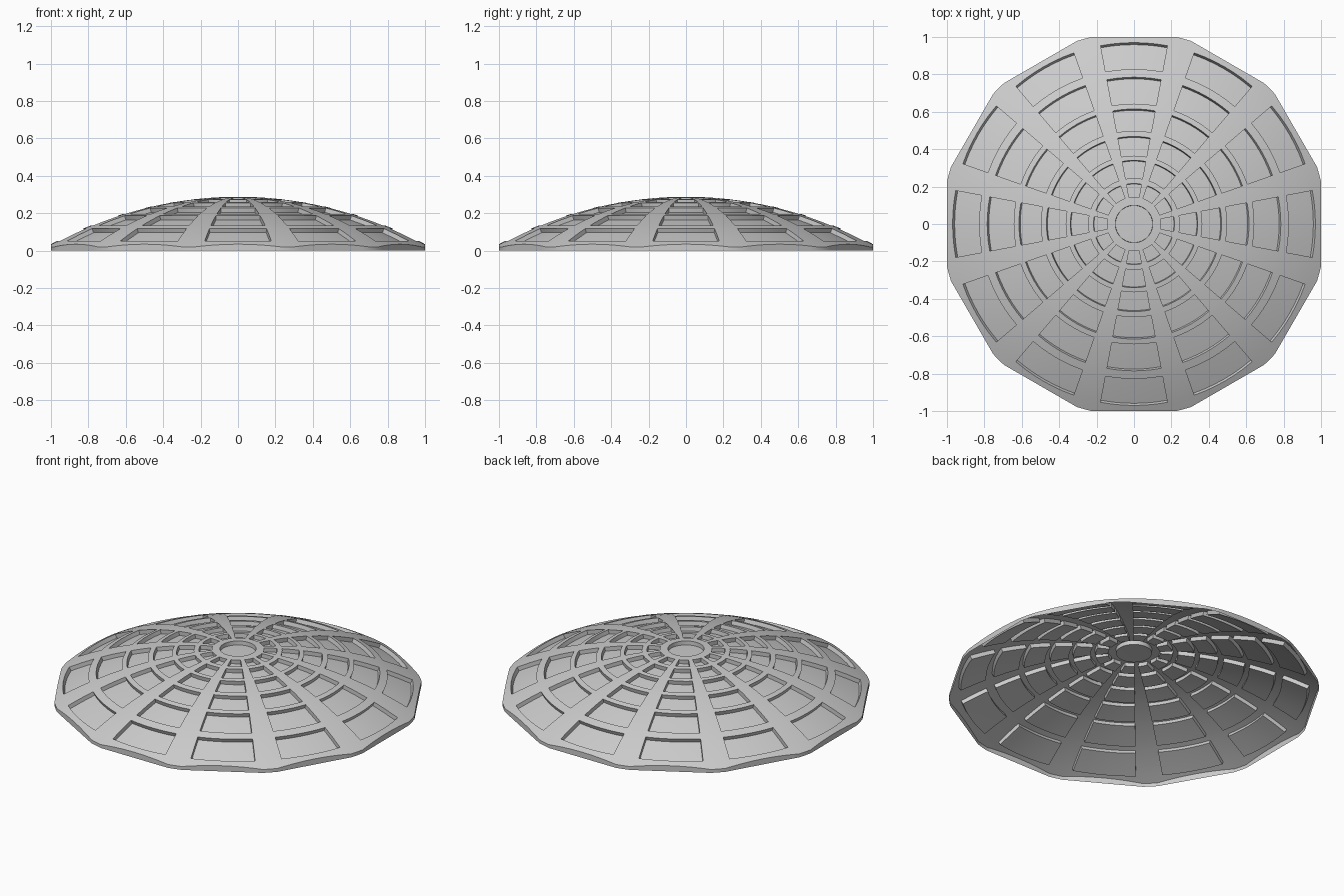
import bpy, bmesh, math
from mathutils import Vector

if "Cube" in bpy.data.objects:
    bpy.data.objects.remove(bpy.data.objects["Cube"])

R = 2.10            # sphere radius of the shallow dome
TOP = 0.288         # apex height
DEPTH = 0.024       # panel recess
HALF = 10.6         # half angle of a panel in degrees
CENTRE = Vector((0, 0, TOP - R))

# radial limits of the six panel rings, outside the central disc
DISC = 0.10
RINGS = [(0.145, 0.216), (0.245, 0.34), (0.365, 0.468),
         (0.498, 0.615), (0.643, 0.785), (0.828, 0.97)]


def dome_z(r):
    return CENTRE.z + math.sqrt(R * R - r * r)


# angular divisions of one 30 degree sector
sector = [-HALF + 2 * HALF * i / 6 for i in range(7)] + [12.7, 15.0, 17.3]
angles = [30 * k + a for k in range(12) for a in sector]
n = len(angles)


def rim_radius(a):
    # twelve flat sides with slightly clipped corners
    rel = (a + 15) % 30 - 15
    return min(1 / math.cos(math.radians(rel)), 1.0252)


# radial divisions, remembering which bands are recessed
radii, recessed = [DISC], []
for inner, outer in RINGS:
    radii += [inner, (inner + outer) / 2, outer]
    recessed += [False, True, True]

bm = bmesh.new()
loops = []
for r in radii:
    loops.append([bm.verts.new((r * math.cos(math.radians(a)),
                                r * math.sin(math.radians(a)), dome_z(r))) for a in angles])

# polygonal rim edge and its short vertical skirt
for skirt in (False, True):
    loop = []
    for a in angles:
        r, t = rim_radius(a), math.radians(a)
        loop.append(bm.verts.new((r * math.cos(t), r * math.sin(t), 0 if skirt else dome_z(r))))
    loops.append(loop)
recessed += [False, False]

# skin the loops
panels = []
for j in range(len(loops) - 1):
    for i in range(n):
        k = (i + 1) % n
        f = bm.faces.new((loops[j][i], loops[j + 1][i], loops[j + 1][k], loops[j][k]))
        if recessed[j] and i % len(sector) < 6:
            panels.append(f)

# central disc
apex = bm.verts.new((0, 0, TOP))
for i in range(n):
    panels.append(bm.faces.new((apex, loops[0][i], loops[0][(i + 1) % n])))

# sink the panels towards the sphere centre
res = bmesh.ops.extrude_face_region(bm, geom=panels)
for v in [g for g in res["geom"] if isinstance(g, bmesh.types.BMVert)]:
    v.co -= (v.co - CENTRE).normalized() * DEPTH
left = [f for f in panels if f.is_valid]
if left:
    bmesh.ops.delete(bm, geom=left, context='FACES')
bmesh.ops.recalc_face_normals(bm, faces=bm.faces[:])
bm.normal_update()
if sum(f.normal.z * f.calc_area() for f in bm.faces) < 0:
    bmesh.ops.reverse_faces(bm, faces=bm.faces[:])

mesh = bpy.data.meshes.new("panelled_dome")
bm.to_mesh(mesh)
bm.free()
dome = bpy.data.objects.new("panelled_dome", mesh)
bpy.context.collection.objects.link(dome)
bpy.context.view_layer.objects.active = dome
dome.select_set(True)
bpy.ops.object.shade_smooth_by_angle(angle=math.radians(30))
